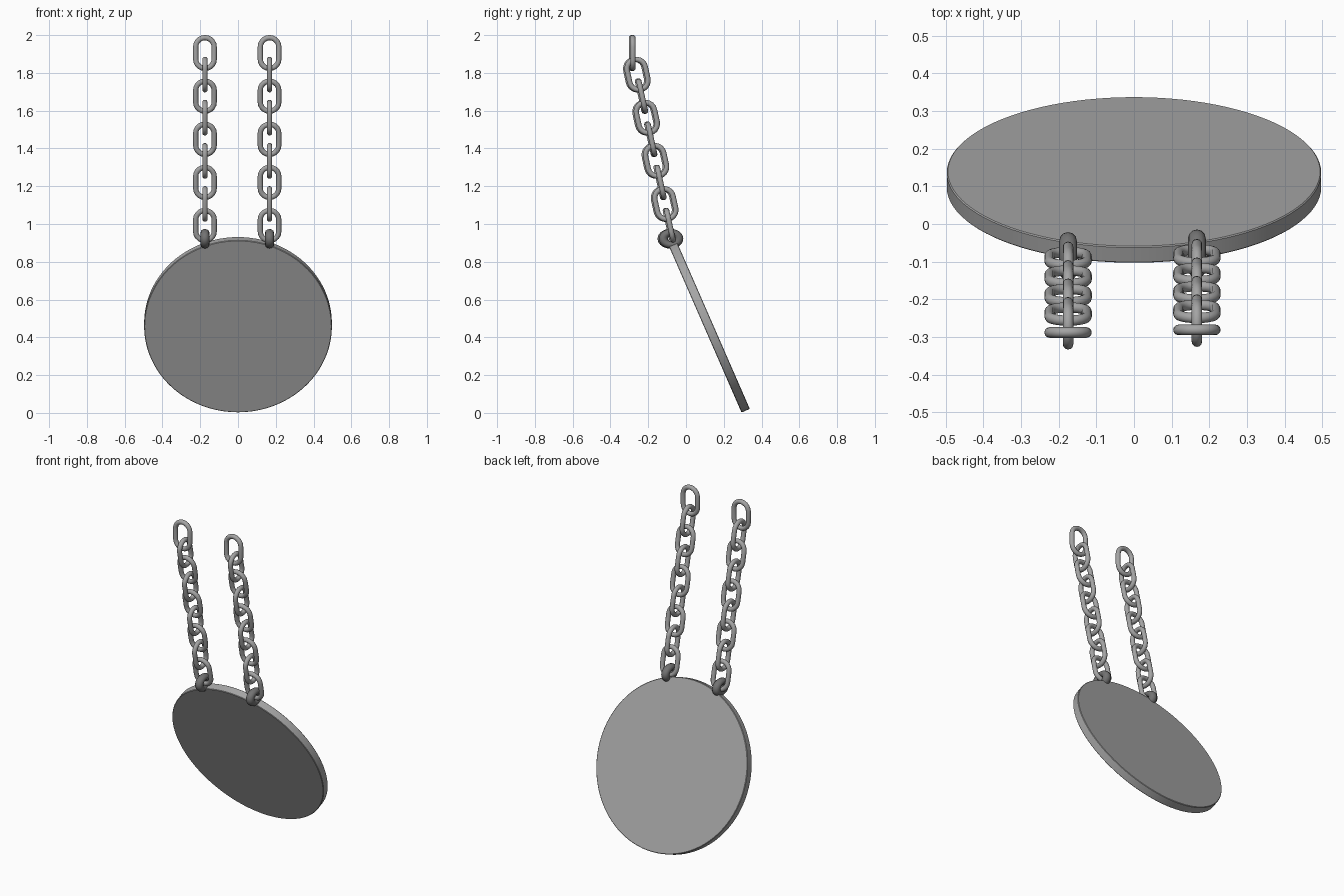
import bpy, bmesh, math
from mathutils import Vector, Matrix

if "Cube" in bpy.data.objects:
    bpy.data.objects.remove(bpy.data.objects["Cube"])


def material(name, v):
    m = bpy.data.materials.new(name)
    m.diffuse_color = (v, v, v, 1)
    m.use_nodes = True
    m.node_tree.nodes["Principled BSDF"].inputs["Base Color"].default_value = m.diffuse_color
    return m


plate_grey = material("plate grey", 0.38)
chain_grey = material("chain grey", 0.37)
ring_grey = material("dark ring grey", 0.17)


def finish(name, bm, mat, angle=40):
    bmesh.ops.recalc_face_normals(bm, faces=bm.faces)
    me = bpy.data.meshes.new(name)
    bm.to_mesh(me)
    bm.free()
    me.materials.append(mat)
    ob = bpy.data.objects.new(name, me)
    bpy.context.collection.objects.link(ob)
    bpy.ops.object.select_all(action='DESELECT')
    bpy.context.view_layer.objects.active = ob
    ob.select_set(True)
    bpy.ops.object.shade_smooth_by_angle(angle=math.radians(angle))
    return ob


def loop(name, half_w, half_straight, wire, mat, place, arc=10, sides=12):
    """Closed oval of round wire, lying in the local yz plane."""
    bm = bmesh.new()
    rings = []
    for end in (1, -1):
        for i in range(arc + 1):
            if half_straight == 0 and i == arc:
                continue
            a = math.pi * i / arc + (0 if end == 1 else math.pi)
            out = Vector((0, math.cos(a), math.sin(a)))
            c = out * half_w + Vector((0, 0, end * half_straight))
            rings.append([bm.verts.new(c + wire * (out * math.cos(t) + Vector((math.sin(t), 0, 0))))
                          for t in (2 * math.pi * k / sides for k in range(sides))])
    for i, r in enumerate(rings):
        s = rings[(i + 1) % len(rings)]
        for k in range(sides):
            j = (k + 1) % sides
            bm.faces.new((r[k], r[j], s[j], s[k]))
    bm.transform(place)
    return finish(name, bm, mat, 60)


# Round hanging plate, leaning back
bm = bmesh.new()
bmesh.ops.create_cone(bm, cap_ends=True, segments=96, radius1=0.497, radius2=0.497, depth=0.048)
rim = [e for e in bm.edges if any(len(f.verts) > 4 for f in e.link_faces)]
bmesh.ops.bevel(bm, geom=rim, offset=0.003, segments=1, affect='EDGES')
bm.transform(Matrix.Translation((0, 0.117, 0.467)) @ Matrix.Rotation(math.radians(-66.4), 4, 'X'))
finish("round_plate", bm, plate_grey)

# Two chains of alternating links, each held by a ring through the plate edge
TILT = Matrix.Rotation(math.radians(12.4), 4, 'X')
TURN = Matrix.Rotation(math.radians(90), 4, 'Z')
for side, x, dy in (("left", -0.175, 0.0), ("right", 0.167, 0.007)):
    for i in range(9):
        f = i / 8
        y = -0.092 - 0.196 * f + dy
        z = 0.992 + 0.913 * f
        rot = Matrix.Identity(4) if i == 8 else TILT
        if i % 2 == 0:
            rot = rot @ TURN
        loop(f"{side}_chain_link_{i + 1}", 0.049, 0.0325, 0.014, chain_grey,
             Matrix.Translation((x, y, z)) @ rot)
    loop(f"{side}_plate_ring", 0.041, 0, 0.0235, ring_grey,
         Matrix.Translation((x, -0.086 + dy, 0.922)) @ Matrix.Diagonal((1, 1, 0.8, 1)), arc=14)
